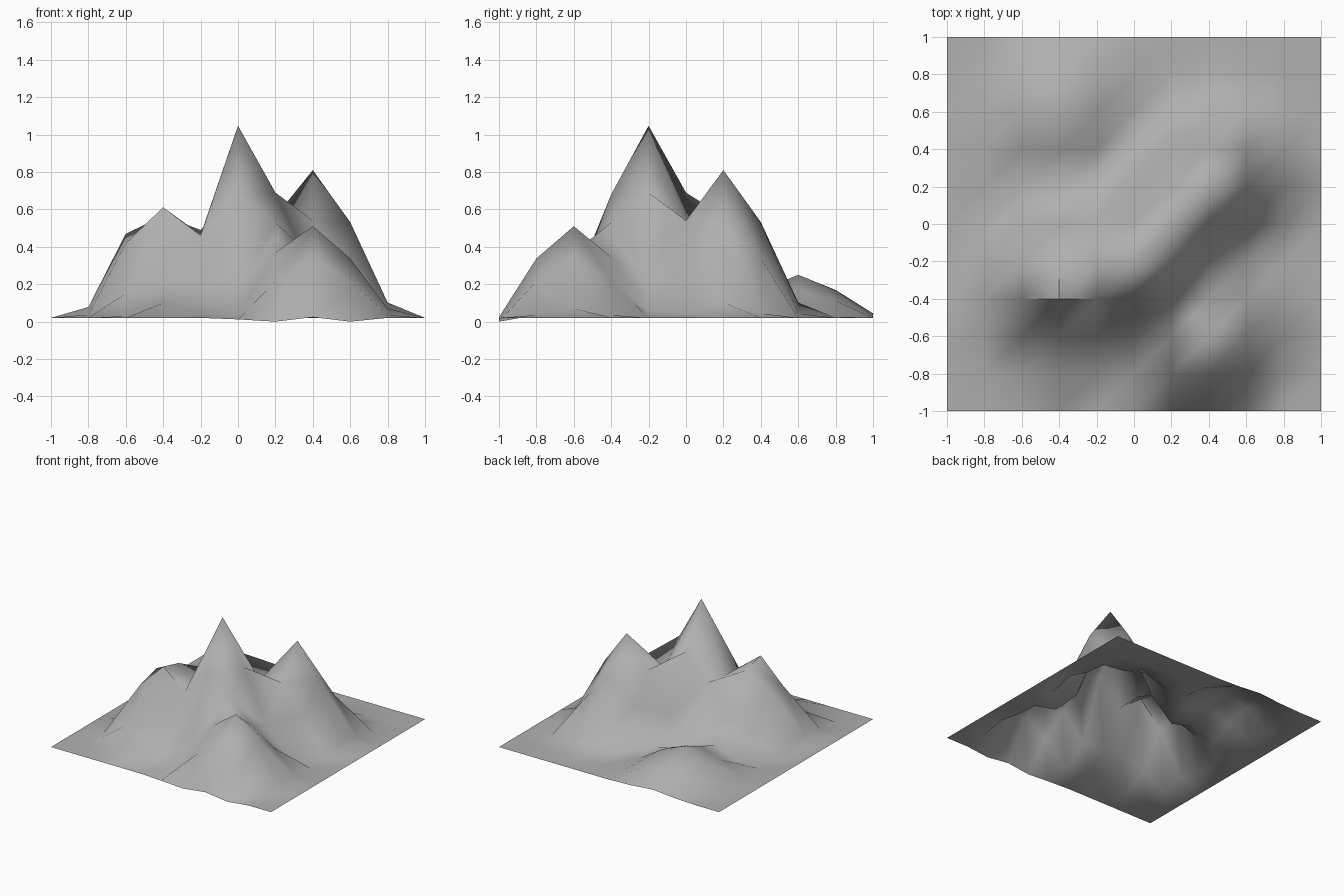
import bpy, math

if "Cube" in bpy.data.objects:
    bpy.data.objects.remove(bpy.data.objects["Cube"])

N = 11            # vertices per side
STEP = 0.2        # grid spacing
BASE = 0.02       # ground level

# Mountain peaks: x, y, height above ground (all share one soft falloff radius)
PEAKS = [(0.0, -0.2, 1.01), (0.4, 0.2, 0.79), (0.4, -0.6, 0.49),
         (-0.4, -0.4, 0.56), (-0.4, 0.6, 0.23)]
RADIUS = 0.5

# Sculpted spots where the slopes meet (grid column, row, counted from the centre): height
SPOTS = {(-1, -1): 0.465, (-1, -2): 0.46, (-1, 0): 0.49, (-2, -1): 0.565,
         (-3, -1): 0.47, (-3, -2): 0.42, (-2, 0): 0.26, (-3, 0): 0.19,
         (-2, 1): 0.107, (1, 0): 0.51, (1, -2): 0.53, (1, -1): 0.69,
         (0, 0): 0.69, (0, -2): 0.68, (2, 0): 0.54, (2, -2): 0.345,
         (0, 1): 0.24, (-2, -3): 0.2, (-3, -3): 0.15, (-1, -3): 0.19,
         (0, -3): 0.17, (-2, -4): 0.1, (-3, -4): 0.03,
         (2, -5): 0.024, (1, -5): 0.0, (3, -5): 0.0, (0, -5): 0.012}


def falloff(dist):
    d = max(0.0, 1 - dist / RADIUS)
    return 3 * d * d - 2 * d ** 3


def height(i, j):
    if (i, j) in SPOTS:
        return SPOTS[i, j]
    x, y = i * STEP, j * STEP
    return BASE + sum(h * falloff(math.hypot(x - px, y - py)) for px, py, h in PEAKS)


# Terrain sheet
half = N // 2
verts = [(i * STEP, j * STEP, height(i, j))
         for j in range(-half, half + 1) for i in range(-half, half + 1)]
faces = []
for r in range(N - 1):
    for c in range(N - 1):
        a = r * N + c
        faces += [(a, a + 1, a + N + 1), (a, a + N + 1, a + N)]

mesh = bpy.data.meshes.new("mountain_terrain")
mesh.from_pydata(verts, [], faces)
mesh.polygons.foreach_set("use_smooth", [True] * len(mesh.polygons))

# Sharp cliff edges at the front left peak
peak = 3 * N + 3
cliff = [{peak, peak - 1}, {peak, peak + 1}, {peak, peak + N}]
for e in mesh.edges:
    if set(e.vertices) in cliff:
        e.use_edge_sharp = True
mesh.update()

# Dark grey rock
rock = bpy.data.materials.new("rock")
rock.diffuse_color = (0.43, 0.43, 0.43, 1)
rock.use_nodes = True
rock.node_tree.nodes["Principled BSDF"].inputs["Base Color"].default_value = rock.diffuse_color
mesh.materials.append(rock)

terrain = bpy.data.objects.new("mountain_terrain", mesh)
bpy.context.collection.objects.link(terrain)
